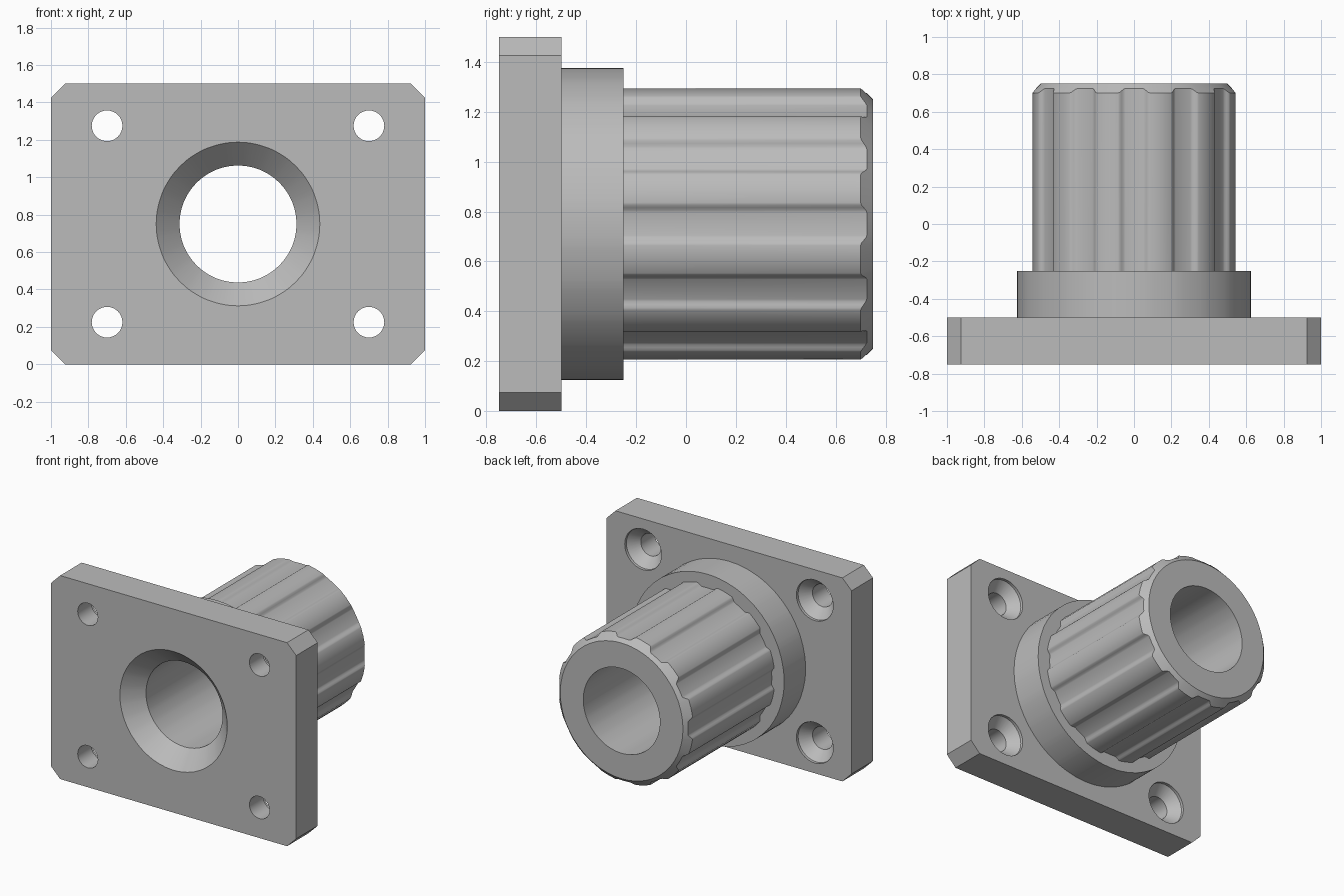
import bpy, bmesh
from math import sin, cos, pi, radians
from mathutils import Vector

if "Cube" in bpy.data.objects:
    bpy.data.objects.remove(bpy.data.objects["Cube"])

AXIS_Z = 0.75      # height of the bore axis
BORE = 0.3125
GROOVES = 12

grey = bpy.data.materials.new("satin grey")
grey.use_nodes = True
grey.diffuse_color = (0.5, 0.5, 0.5, 1)
grey.node_tree.nodes["Principled BSDF"].inputs["Base Color"].default_value = (0.5, 0.5, 0.5, 1)


def make_object(name, bm):
    bmesh.ops.recalc_face_normals(bm, faces=bm.faces)
    mesh = bpy.data.meshes.new(name)
    bm.to_mesh(mesh)
    bm.free()
    mesh.materials.append(grey)
    obj = bpy.data.objects.new(name, mesh)
    bpy.context.collection.objects.link(obj)
    return obj


def lathe(name, rings, angles, centre, capped=False):
    """Turn rings around y; each ring maps a column index to (radius, y)."""
    bm = bmesh.new()
    loops = []
    for ring in rings:
        loop = []
        for i, a in enumerate(angles):
            r, y = ring(i)
            loop.append(bm.verts.new((centre[0] + r * sin(a), y, centre[1] + r * cos(a))))
        loops.append(loop)
    n = len(angles)
    for low, high in zip(loops, loops[1:]):
        for i in range(n):
            j = (i + 1) % n
            bm.faces.new((low[i], low[j], high[j], high[i]))
    if capped:
        bm.faces.new(loops[0])
        bm.faces.new(loops[-1])
    return make_object(name, bm)


def circle(r, y):
    return lambda i: (r, y)


def shade(obj):
    bpy.ops.object.select_all(action='DESELECT')
    obj.select_set(True)
    bpy.context.view_layer.objects.active = obj
    bpy.ops.object.shade_smooth_by_angle(angle=radians(32))


# Columns of the grooved barrel: rounded flanks between groove floor and ridge
columns = []
for g in range(GROOVES):
    for deg in (-9, -8, -7, -6, -5, 0, 5, 6, 7, 8, 9, 15):
        t = min(max((abs(deg) - 5) / 4, 0), 1)
        radius = 0.525 + 0.025 * t * t * (3 - 2 * t)
        columns.append((2 * pi * g / GROOVES + radians(deg), radius))
angles = [c[0] for c in columns]
radii = [c[1] for c in columns]

# Collar and grooved sleeve with a chamfered end and through bore
sleeve = lathe("grooved_sleeve", [
    circle(BORE, -0.5),
    circle(0.625, -0.5),
    circle(0.625, -0.25),
    lambda i: (radii[i], -0.25),
    lambda i: (radii[i], 1.25 - radii[i]),
    circle(0.5, 0.75),
    circle(BORE, 0.75),
    circle(BORE, -0.5),
], angles, (0, AXIS_Z))
bm = bmesh.new()
bm.from_mesh(sleeve.data)
bmesh.ops.remove_doubles(bm, verts=bm.verts, dist=1e-5)
bmesh.ops.recalc_face_normals(bm, faces=bm.faces)
bm.to_mesh(sleeve.data)
bm.free()
shade(sleeve)

# Flange plate with clipped corners
C = 0.075
corner = [(1, AXIS_Z - C), (1 - C, AXIS_Z)]
outline = []
for sx, sz, pts in ((1, 1, corner), (-1, 1, corner[::-1]),
                    (-1, -1, corner), (1, -1, corner[::-1])):
    outline += [(sx * x, -0.75, AXIS_Z + sz * z) for x, z in pts]
bm = bmesh.new()
face = bm.faces.new([bm.verts.new(p) for p in outline])
back = bmesh.ops.extrude_face_region(bm, geom=[face])["geom"]
bmesh.ops.translate(bm, vec=Vector((0, 0.25, 0)),
                    verts=[v for v in back if isinstance(v, bmesh.types.BMVert)])
plate = make_object("flange_plate", bm)

# Cutters: flared bore and four countersunk screw holes
cutters = [lathe("bore_cutter", [
    circle(BORE + 0.225, -0.85), circle(BORE, -0.625), circle(BORE, -0.4),
], angles, (0, AXIS_Z), capped=True)]
even = [2 * pi * i / 32 for i in range(32)]
for sx in (-1, 1):
    for sz in (-1, 1):
        cutters.append(lathe("screw_hole_cutter", [
            circle(0.082, -0.85), circle(0.082, -0.59), circle(0.15, -0.52),
            circle(0.15, -0.4),
        ], even, (0.7 * sx, AXIS_Z + 0.525 * sz), capped=True))

bpy.context.view_layer.objects.active = plate
for cutter in cutters:
    cutter.hide_render = True
    mod = plate.modifiers.new("cut", 'BOOLEAN')
    mod.operation = 'DIFFERENCE'
    mod.solver = 'EXACT'
    mod.object = cutter
    bpy.ops.object.modifier_apply(modifier=mod.name)
for cutter in cutters:
    bpy.data.objects.remove(cutter)
shade(plate)
